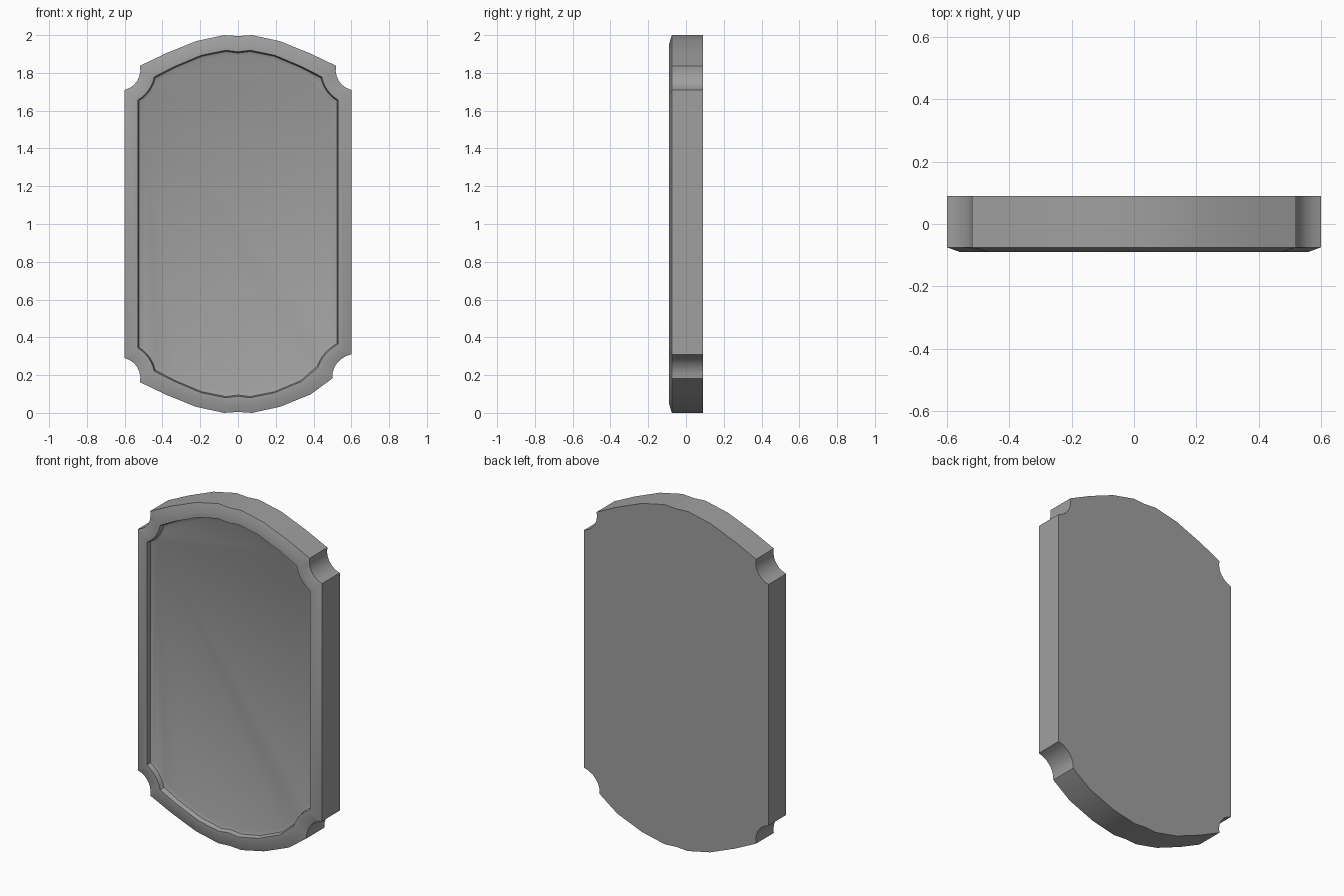
import bpy
import bmesh
import math

cube = bpy.data.objects.get("Cube")
if cube:
    bpy.data.objects.remove(cube, do_unlink=True)

grey = bpy.data.materials.new("stone grey")
grey.use_nodes = True
colour = (0.35, 0.35, 0.35, 1)
grey.diffuse_color = colour
grey.node_tree.nodes["Principled BSDF"].inputs["Base Color"].default_value = colour

# Scalloped crest, from beside the centre line towards the corner notch
CREST = [(0.074, 1.0), (0.222, 0.968), (0.385, 0.902)]
NOTCH_X, NOTCH_H, NOTCH_R = 0.625, 0.815, 0.108
STEPS = 6


def quadrant(inset, right, top):
    """Points from the crest centre to the straight side, as (x, height from middle)."""
    points = []
    for x, h in CREST:
        points.append((x * (1 - 1.63 * inset), h - (1.08 - 0.5 * x) * inset))
    # Concave corner notch, which widens as the outline moves inwards
    radius = NOTCH_R + inset
    start = math.radians(168 + 300 * inset)
    side = 0.6 - 0.9 * inset
    end = 2 * math.pi - math.acos((side - NOTCH_X) / radius)
    for i in range(STEPS + 1):
        t = i / STEPS
        a = start + (end - start) * t
        x = NOTCH_X + radius * math.cos(a)
        h = NOTCH_H + radius * math.sin(a)
        if right and not top:  # this corner is cut slightly deeper
            x -= 0.02 * (1 - t)
            h -= 0.02
        points.append((x, h))
    return points


def outline(inset):
    loop = []
    centre = 0.995 - 1.08 * inset
    for right, top in ((True, True), (True, False), (False, False), (False, True)):
        sx, sz = (1 if right else -1), (1 if top else -1)
        points = [(sx * x, 1 + sz * h) for x, h in quadrant(inset, right, top)]
        points.insert(0, (0, 1 + sz * centre))
        if right != top:
            points.reverse()
        # Skip the shared centre point at the end of each quadrant
        loop += points[:-1] if right != top else points
    return loop


# Frame cross-section: (inset from the edge, depth)
SECTION = [(0, 0.09), (0, -0.075), (0.046, -0.09), (0.077, -0.09),
           (0.083, -0.062), (0.099, -0.055)]

bm = bmesh.new()
rings = [[bm.verts.new((x, y, z)) for x, z in outline(d)] for d, y in SECTION]
for a, b in zip(rings, rings[1:]):
    for i in range(len(a)):
        j = (i + 1) % len(a)
        bm.faces.new((a[i], a[j], b[j], b[i]))
bm.faces.new(rings[0])    # flat back
bm.faces.new(rings[-1])   # recessed front panel
bmesh.ops.recalc_face_normals(bm, faces=bm.faces)

mesh = bpy.data.meshes.new("framed_plaque")
bm.to_mesh(mesh)
bm.free()
mesh.materials.append(grey)
plaque = bpy.data.objects.new("framed_plaque", mesh)
bpy.context.collection.objects.link(plaque)

bpy.context.view_layer.objects.active = plaque
plaque.select_set(True)
bpy.ops.object.shade_smooth_by_angle(angle=math.radians(30))
